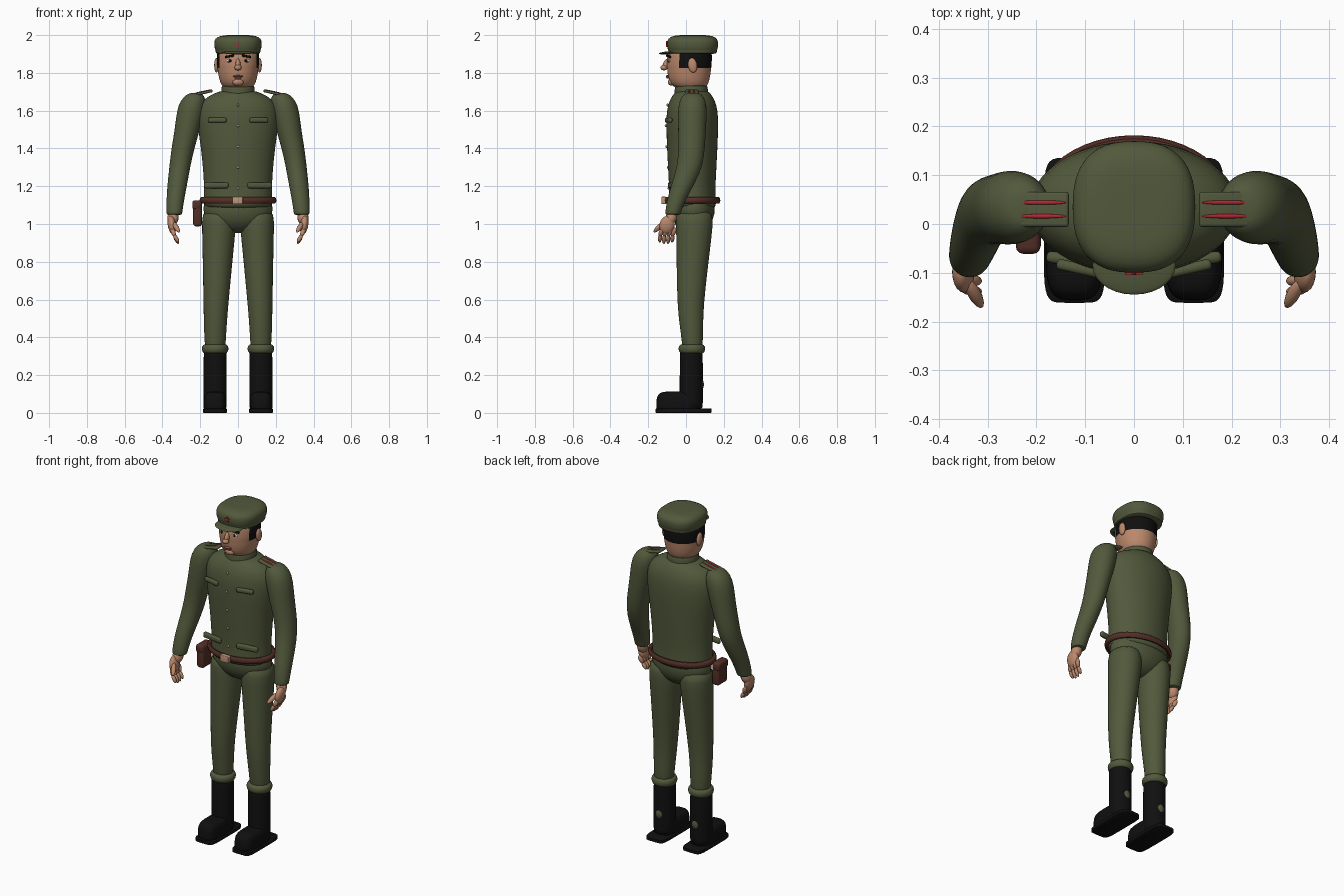
import bpy, bmesh, math
from mathutils import Vector, Matrix

if "Cube" in bpy.data.objects:
    bpy.data.objects.remove(bpy.data.objects["Cube"])


def material(name, rgb):
    m = bpy.data.materials.new(name)
    m.use_nodes = True
    col = (*rgb, 1)
    m.diffuse_color = col
    bsdf = m.node_tree.nodes["Principled BSDF"]
    bsdf.inputs["Base Color"].default_value = col
    bsdf.inputs["Roughness"].default_value = 0.8
    return m


GREEN = material("olive green", (0.085, 0.10, 0.045))
SKIN = material("skin", (0.50, 0.25, 0.15))
BLACK = material("black", (0.005, 0.005, 0.005))
BROWN = material("leather brown", (0.09, 0.028, 0.02))
RED = material("red", (0.45, 0.02, 0.03))
GOLD = material("brass", (0.52, 0.30, 0.19))
WHITE = material("eye white", (0.7, 0.68, 0.62))
LIP = material("lip", (0.25, 0.10, 0.065))


def finish(name, bm, *mats):
    bmesh.ops.recalc_face_normals(bm, faces=bm.faces)
    me = bpy.data.meshes.new(name)
    bm.to_mesh(me)
    bm.free()
    ob = bpy.data.objects.new(name, me)
    bpy.context.collection.objects.link(ob)
    for m in mats:
        me.materials.append(m)
    bpy.ops.object.select_all(action="DESELECT")
    ob.select_set(True)
    bpy.context.view_layer.objects.active = ob
    bpy.ops.object.shade_smooth_by_angle(angle=math.radians(45))
    return ob


def loft(name, rings, mats, n=24, power=2, sub=1, rule=None):
    """Stack of horizontal rings (x, y, z, rx, ry), optionally squarish."""
    bm = bmesh.new()
    loops = []
    for x, y, z, rx, ry in rings:
        loop = []
        for i in range(n):
            a = math.tau * i / n
            c, s = math.cos(a), math.sin(a)
            loop.append(bm.verts.new((x + rx * math.copysign(abs(c) ** (2 / power), c),
                                      y + ry * math.copysign(abs(s) ** (2 / power), s), z)))
        loops.append(loop)
    for a, b in zip(loops, loops[1:]):
        for i in range(n):
            j = (i + 1) % n
            bm.faces.new((a[i], a[j], b[j], b[i]))
    bm.faces.new(loops[0])
    bm.faces.new(loops[-1])
    if rule:
        for f in bm.faces:
            f.material_index = int(rule(f.calc_center_median()))
    ob = finish(name, bm, *mats)
    if sub:
        ob.modifiers.new("smooth", "SUBSURF").levels = sub
        ob.modifiers["smooth"].render_levels = sub
    return ob


def ball(name, loc, size, mat, rot=(0, 0, 0), seg=20):
    bm = bmesh.new()
    bmesh.ops.create_uvsphere(bm, u_segments=seg, v_segments=seg // 2 + 2, radius=1)
    bmesh.ops.scale(bm, vec=size, verts=bm.verts)
    ob = finish(name, bm, mat)
    ob.location, ob.rotation_euler = loc, rot
    return ob


def box(name, loc, size, mat, bevel=0.0, rot=(0, 0, 0)):
    bm = bmesh.new()
    bmesh.ops.create_cube(bm, size=1)
    bmesh.ops.scale(bm, vec=size, verts=bm.verts)
    if bevel:
        bmesh.ops.bevel(bm, geom=bm.edges[:], offset=bevel, segments=3, profile=0.5, affect="EDGES")
    ob = finish(name, bm, mat)
    ob.location, ob.rotation_euler = loc, rot
    return ob


def limb(name, a, b, r, mat):
    """Tapered round-ended finger from a to b."""
    a, b = Vector(a), Vector(b)
    d = b - a
    ob = ball(name, (a + b) / 2, (r, r, d.length / 2 + r * 0.6), mat, seg=12)
    ob.rotation_euler = d.to_track_quat("Z", "Y").to_euler()
    return ob


# Jacket, collar and hips
loft("jacket", [(0, .033, z, rx, ry) for z, rx, ry in (
    (1.08, .17, .122), (1.10, .185, .128), (1.17, .18, .122), (1.25, .182, .126), (1.4, .196, .134),
    (1.53, .217, .139), (1.61, .215, .135), (1.66, .185, .118), (1.69, .13, .098), (1.71, .08, .08))],
    [GREEN], n=32)
loft("collar", [(0, .028, z, r, r) for z, r in (
    (1.66, .09), (1.67, .092), (1.72, .088), (1.733, .086), (1.735, .075))], [GREEN])
ball("hips", (0, .04, 1.08), (.183, .112, .128), GREEN, seg=28)

# Belt, buckle, pouch
bm = bmesh.new()
section = [bm.verts.new((.19 + .014 * math.cos(a), 0, .018 * math.sin(a)))
           for a in (math.tau * i / 10 for i in range(10))]
edges = [bm.edges.new((section[i], section[(i + 1) % 10])) for i in range(10)]
bmesh.ops.spin(bm, geom=section + edges, cent=(0, 0, 0), axis=(0, 0, 1), angle=math.tau,
               steps=48, use_merge=True)
bmesh.ops.remove_doubles(bm, verts=bm.verts, dist=1e-4)
bmesh.ops.scale(bm, vec=(1, .72, 1), verts=bm.verts)
finish("belt", bm, BROWN).location = (0, .035, 1.125)
box("buckle", (-.002, -.118, 1.125), (.056, .024, .04), GOLD, .004)
box("pouch", (-.214, -.013, 1.055), (.046, .09, .135), BROWN, .014)
box("pouch_flap", (-.217, -.013, 1.10), (.05, .096, .05), BROWN, .014)

# Jacket buttons
for i, y in enumerate((-.098, -.107, -.103, -.096, -.092)):
    ball(f"button_{i + 1}", (0, y, 1.63 - .11 * i), (.007, .006, .007), GOLD, seg=10)

# Head with hair coloured by position
loft("head", [(0, y, z, rx, ry) for z, y, rx, ry in (
    (1.68, .03, .068, .068), (1.722, .028, .07, .07), (1.728, .02, .082, .09), (1.75, .017, .095, .104),
    (1.79, .016, .105, .114), (1.832, .017, .109, .117), (1.836, .017, .111, .119),
    (1.87, .018, .112, .119), (1.90, .02, .112, .118), (1.93, .02, .105, .11))],
    [SKIN, BLACK], n=40, rule=lambda c: c.z > 1.833 and c.y > -.038)
ball("nose_bridge", (0, -.104, 1.845), (.013, .018, .032), SKIN, (-.35, 0, 0))
ball("nose_tip", (0, -.117, 1.828), (.019, .018, .015), SKIN)
ball("mouth", (0, -.097, 1.782), (.026, .009, .006), LIP)
ball("lower_lip", (0, -.096, 1.774), (.019, .009, .005), LIP)
ball("chin", (0, -.076, 1.752), (.03, .02, .02), SKIN)

# Cap with visor and star
loft("cap", [(0, .035, z, rx, ry) for z, rx, ry in (
    (1.90, .112, .122), (1.903, .118, .128), (1.922, .119, .129), (1.926, .123, .133), (1.95, .127, .136),
    (1.972, .126, .135), (1.99, .112, .12), (1.999, .08, .09), (2.0, .04, .05))], [GREEN], n=36, power=2.5)
ball("cap_visor", (0, -.085, 1.907), (.085, .06, .008), GREEN, (.08, 0, 0), seg=28)
bm = bmesh.new()
star = []
for i in range(10):
    a = math.pi / 2 + math.tau * i / 10
    r = .007 if i % 2 else .018
    star.append(bm.verts.new((r * math.cos(a), 0, r * math.sin(a))))
face = bm.faces.new(star)
out = bmesh.ops.extrude_face_region(bm, geom=[face])
bmesh.ops.translate(bm, vec=(0, -.007, 0),
                    verts=[v for v in out["geom"] if isinstance(v, bmesh.types.BMVert)])
finish("cap_star", bm, RED).location = (0, -.098, 1.952)

for side, s in (("left", 1), ("right", -1)):
    # Face details
    ball(f"{side}_ear", (s * .114, .035, 1.84), (.012, .024, .039), SKIN, (.15, 0, 0))
    ball(f"{side}_eye", (s * .043, -.089, 1.864), (.017, .006, .009), WHITE)
    ball(f"{side}_pupil", (s * .043, -.094, 1.864), (.008, .003, .008), BLACK, seg=12)
    box(f"{side}_eyebrow", (s * .045, -.092, 1.888), (.05, .012, .011), BLACK, .003, (0, s * .15, s * .35))

    # Sleeve with round shoulder
    loft(f"{side}_sleeve", [(s * x, y, z, rx, ry) for x, y, z, rx, ry in (
        (.225, .035, 1.695, .025, .03), (.228, .035, 1.685, .045, .05), (.237, .035, 1.655, .068, .07),
        (.25, .034, 1.60, .075, .078), (.268, .032, 1.5, .067, .074), (.292, .03, 1.4, .061, .07),
        (.307, .022, 1.31, .056, .068), (.32, -.012, 1.22, .053, .062), (.332, -.05, 1.13, .047, .05),
        (.337, -.068, 1.065, .043, .042), (.337, -.07, 1.05, .041, .04), (.337, -.07, 1.048, .03, .03))],
        [GREEN])

    # Hand
    limb(f"{side}_wrist", (s * .34, -.07, 1.06), (s * .347, -.085, 1.01), .03, SKIN)
    ball(f"{side}_palm", (s * .35, -.10, .995), (.022, .04, .05), SKIN, (-.25, s * .15, 0))
    for i in range(4):
        y = -.135 + .022 * i
        tip = .905 - .008 * (1 - abs(i - 1.5))
        limb(f"{side}_finger_{i + 1}", (s * .35, y + .01, .975), (s * .337, y - .002, .94), .0125, SKIN)
        limb(f"{side}_fingertip_{i + 1}", (s * .337, y - .002, .94), (s * .318, y - .004, tip), .011, SKIN)
    limb(f"{side}_thumb", (s * .34, -.12, 1.005), (s * .315, -.165, .962), .0135, SKIN)

    # Shoulder board with stripes
    tilt = s * .22
    box(f"{side}_shoulder_board", (s * .19, .03, 1.693), (.115, .072, .014), GREEN, .006, (0, tilt, 0))
    for i, y in enumerate((.016, .044)):
        ball(f"{side}_shoulder_stripe_{i + 1}", (s * .19, y, 1.7), (.053, .0045, .004), RED, (0, tilt, 0))

    # Pocket flaps
    box(f"{side}_chest_flap", (s * .11, -.092, 1.55), (.10, .022, .026), GREEN, .009, (0, 0, s * .22))
    box(f"{side}_waist_flap", (s * .115, -.076, 1.205), (.13, .024, .032), GREEN, .01, (0, 0, s * .15))

    # Trouser leg, cuff and the bit of cloth at the back of the boot
    loft(f"{side}_trouser_leg", [(s * x, y, z, rx, ry) for x, y, z, rx, ry in (
        (.1, .045, 1.08, .085, .09), (.1, .045, 1.02, .092, .1), (.103, .042, .93, .087, .094),
        (.11, .032, .75, .076, .082), (.117, .024, .57, .066, .07), (.12, .028, .47, .061, .063),
        (.121, .034, .38, .057, .056), (.121, .034, .3, .05, .05))], [GREEN])
    loft(f"{side}_cuff", [(s * .121, .031, z, r, r) for z, r in (
        (.312, .05), (.316, .062), (.328, .07), (.345, .072), (.358, .066), (.366, .055))], [GREEN])
    ball(f"{side}_trouser_end", (s * .12, .055, .15), (.032, .04, .045), GREEN)

    # Boot
    loft(f"{side}_boot_shaft", [(s * .121, .028, z, r, r) for z, r in (
        (.02, .06), (.03, .062), (.2, .062), (.315, .061), (.32, .06), (.322, .05))], [BLACK])
    loft(f"{side}_boot_foot", [(s * .122, y, z, rx, ry) for z, y, rx, ry in (
        (.015, -.04, .058, .115), (.02, -.04, .06, .118), (.06, -.045, .06, .112), (.088, -.047, .057, .107),
        (.106, -.045, .048, .095), (.114, -.042, .03, .07))], [BLACK], n=32, power=3.5)
    loft(f"{side}_boot_sole", [(s * .122, -.013, z, r, r + .086) for z, r in (
        (0, .059), (.003, .063), (.02, .063), (.024, .059))], [BLACK], n=32, power=6, sub=0)
